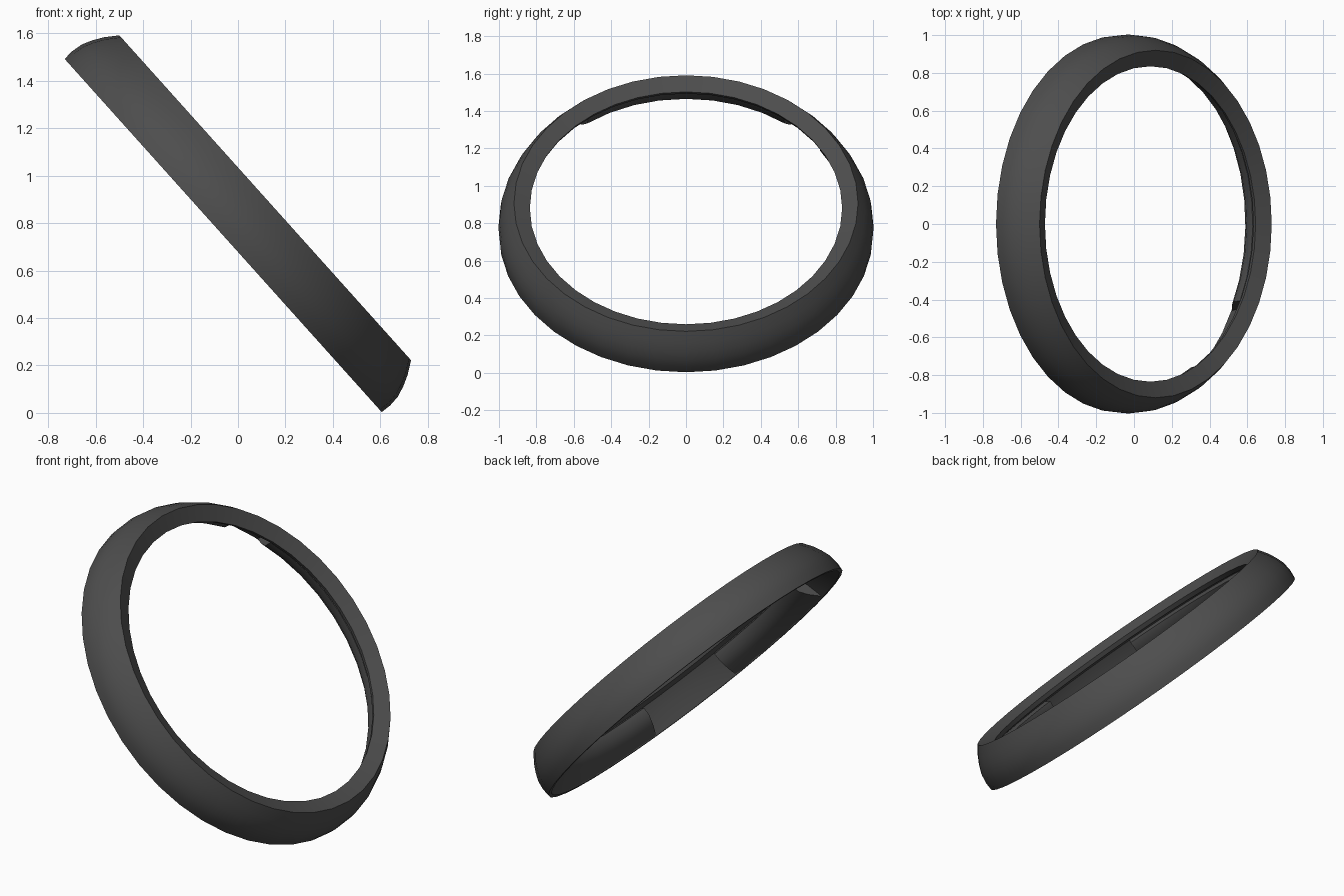
import bpy, bmesh, math
from mathutils import Matrix, Vector

if "Cube" in bpy.data.objects:
    bpy.data.objects.remove(bpy.data.objects["Cube"])

# Tilted ring frame: local z is the ring axis, leaning towards +x
TILT = math.atan2(0.744, 0.668)
FRAME = Matrix.Translation((-0.0625, 0, 0.7475)) @ Matrix.Rotation(TILT, 4, 'Y')
SEGS = 40

dark = bpy.data.materials.new("dark_rubber")
dark.diffuse_color = (0.075, 0.075, 0.075, 1)
dark.use_nodes = True
dark.node_tree.nodes["Principled BSDF"].inputs["Base Color"].default_value = dark.diffuse_color


def sweep(name, profile, start=0, end=360):
    """Revolve a closed (radius, height) profile over an arc in degrees."""
    full = end - start >= 360
    n = max(3, round(SEGS * (end - start) / 360))
    bm = bmesh.new()
    rings = []
    for i in range(n if full else n + 1):
        a = math.radians(start + (end - start) * i / n)
        rings.append([bm.verts.new(FRAME @ Vector((r * math.cos(a), r * math.sin(a), h)))
                      for r, h in profile])
    k = len(profile)
    for i in range(n):
        p, q = rings[i], rings[(i + 1) % len(rings)]
        for j in range(k):
            bm.faces.new((p[j], q[j], q[(j + 1) % k], p[(j + 1) % k]))
    if not full:
        bm.faces.new(rings[0])
        bm.faces.new(rings[-1])
    bmesh.ops.recalc_face_normals(bm, faces=bm.faces)
    mesh = bpy.data.meshes.new(name)
    bm.to_mesh(mesh)
    bm.free()
    ob = bpy.data.objects.new(name, mesh)
    bpy.context.collection.objects.link(ob)
    mesh.materials.append(dark)
    bpy.context.view_layer.objects.active = ob
    ob.select_set(True)
    bpy.ops.object.shade_smooth_by_angle(angle=math.radians(50))
    ob.select_set(False)
    return ob


# Outer shell: bulged outside, bevelled lip on the upper side, hollow inside
sweep("ring_cover", [(1.0, 0.0), (1.003, 0.045), (0.997, 0.095), (0.98, 0.14),
                     (0.957, 0.185), (0.92, 0.238), (0.835, 0.2),
                     (0.845, 0.175), (0.92, 0.16), (0.95, 0.1), (0.98, 0.0)])

# Inner strips on the lower side, with gaps between them
for i, (a, b) in enumerate([(-28, 125), (143, 217), (254, 300)]):
    sweep(f"inner_strip_{i + 1}", [(0.982, 0.002), (0.915, 0.055), (0.875, 0.1),
                                   (0.868, 0.15), (0.92, 0.162), (0.96, 0.09)], a, b)
